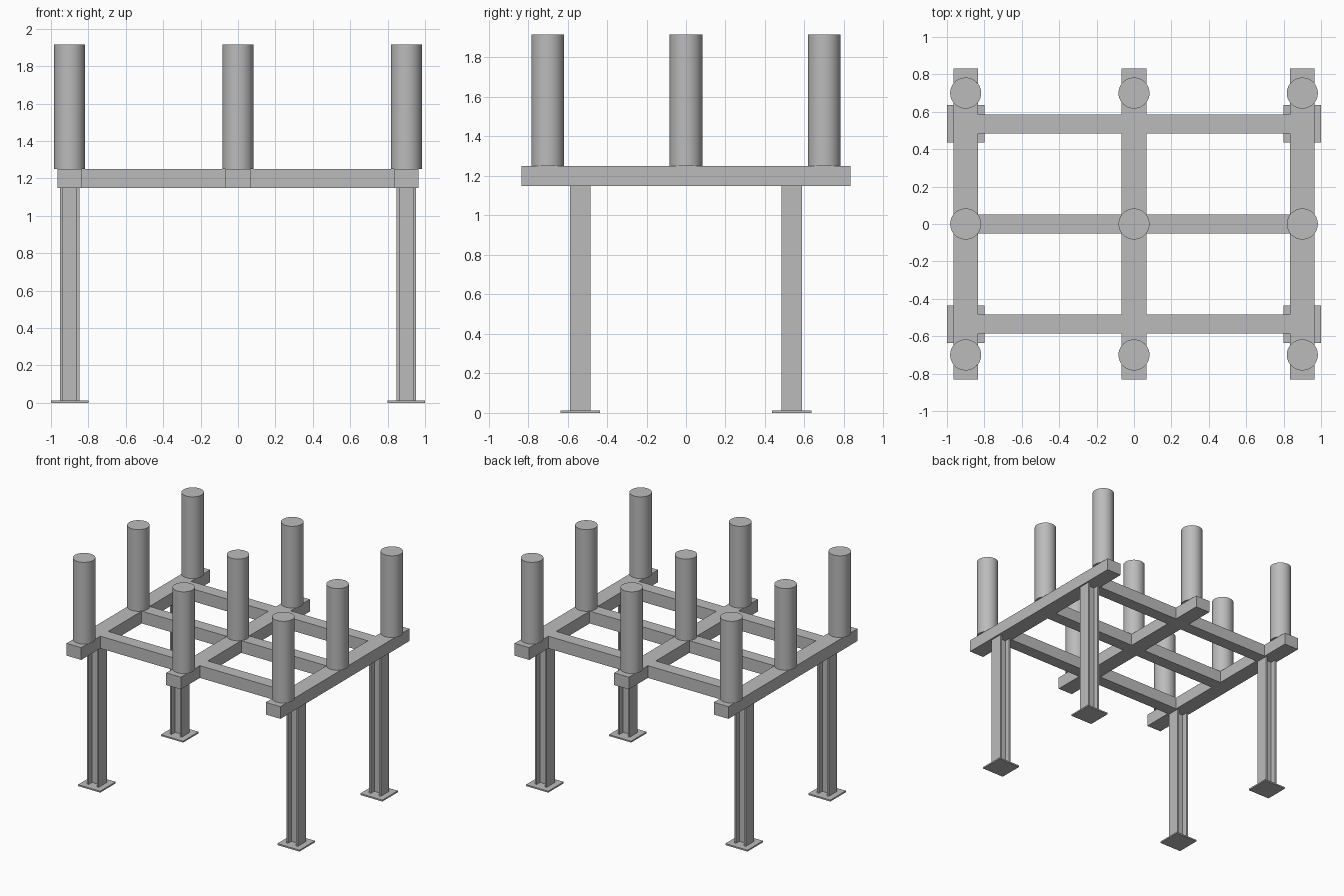
import bpy
import bmesh

if "Cube" in bpy.data.objects:
    bpy.data.objects.remove(bpy.data.objects["Cube"])

# Dimensions
COL_X, LEG_Y, POST_Y = 0.9, 0.535, 0.7
PLATE_T, BEAM_Z0, BEAM_Z1, TOP = 0.012, 1.15, 1.25, 1.917
MAIN_W, CROSS_W = 0.132, 0.102
LEG_W, FLANGE_T = 0.105, 0.015

# Material
steel = bpy.data.materials.new("steel grey")
steel.use_nodes = True
grey = (0.5, 0.5, 0.5, 1)
steel.diffuse_color = grey
steel.node_tree.nodes["Principled BSDF"].inputs["Base Color"].default_value = grey


def finish(name, bm):
    bmesh.ops.recalc_face_normals(bm, faces=bm.faces)
    mesh = bpy.data.meshes.new(name)
    bm.to_mesh(mesh)
    bm.free()
    mesh.materials.append(steel)
    obj = bpy.data.objects.new(name, mesh)
    bpy.context.collection.objects.link(obj)
    return obj


def prism(name, outline, z0, z1):
    bm = bmesh.new()
    base = bm.faces.new([bm.verts.new((x, y, z0)) for x, y in outline])
    up = bmesh.ops.extrude_face_region(bm, geom=[base], use_keep_orig=True)["geom"]
    verts = [v for v in up if isinstance(v, bmesh.types.BMVert)]
    bmesh.ops.translate(bm, verts=verts, vec=(0, 0, z1 - z0))
    return finish(name, bm)


def box(name, x, y, w, d, z0, z1):
    a, b = w / 2, d / 2
    outline = [(x - a, y - b), (x + a, y - b), (x + a, y + b), (x - a, y + b)]
    return prism(name, outline, z0, z1)


def h_section(x, y):
    # Flanges face left and right, joined by a web
    a, f, t = LEG_W / 2, LEG_W / 2 - FLANGE_T, FLANGE_T / 2
    half = [(a, -a), (a, a), (f, a), (f, t), (-f, t), (-f, a)]
    return [(x + s * u, y + s * v) for s in (1, -1) for u, v in half]


# Legs with base plates
for sx in (-1, 1):
    for sy in (-1, 1):
        x, y = sx * COL_X, sy * LEG_Y
        tag = ("left" if sx > 0 else "right") + ("_back" if sy > 0 else "_front")
        box("base_plate_" + tag, x, y, 0.2, 0.2, 0, PLATE_T)
        prism("leg_" + tag, h_section(x, y), PLATE_T, BEAM_Z0)

# Main beams running front to back
for x, tag in ((-COL_X, "right"), (0, "middle"), (COL_X, "left")):
    box("main_beam_" + tag, x, 0, MAIN_W, 1.664, BEAM_Z0, BEAM_Z1)

# Cross beams fitted between the main beams
for y, tag in ((-LEG_Y, "front"), (0, "middle"), (LEG_Y, "back")):
    for s, side in ((-1, "right"), (1, "left")):
        box(f"cross_beam_{tag}_{side}", s * COL_X / 2, y,
            COL_X - MAIN_W, CROSS_W, BEAM_Z0, BEAM_Z1)

# Round posts standing on the main beams
for x, side in ((-COL_X, "right"), (0, "middle"), (COL_X, "left")):
    for y, row in ((-POST_Y, "front"), (0, "middle"), (POST_Y, "back")):
        bpy.ops.mesh.primitive_cylinder_add(
            vertices=48, radius=0.083, depth=TOP - BEAM_Z1,
            location=(x, y, (TOP + BEAM_Z1) / 2))
        post = bpy.context.object
        post.name = f"post_{side}_{row}"
        post.data.materials.append(steel)
        bpy.ops.object.shade_smooth_by_angle()
